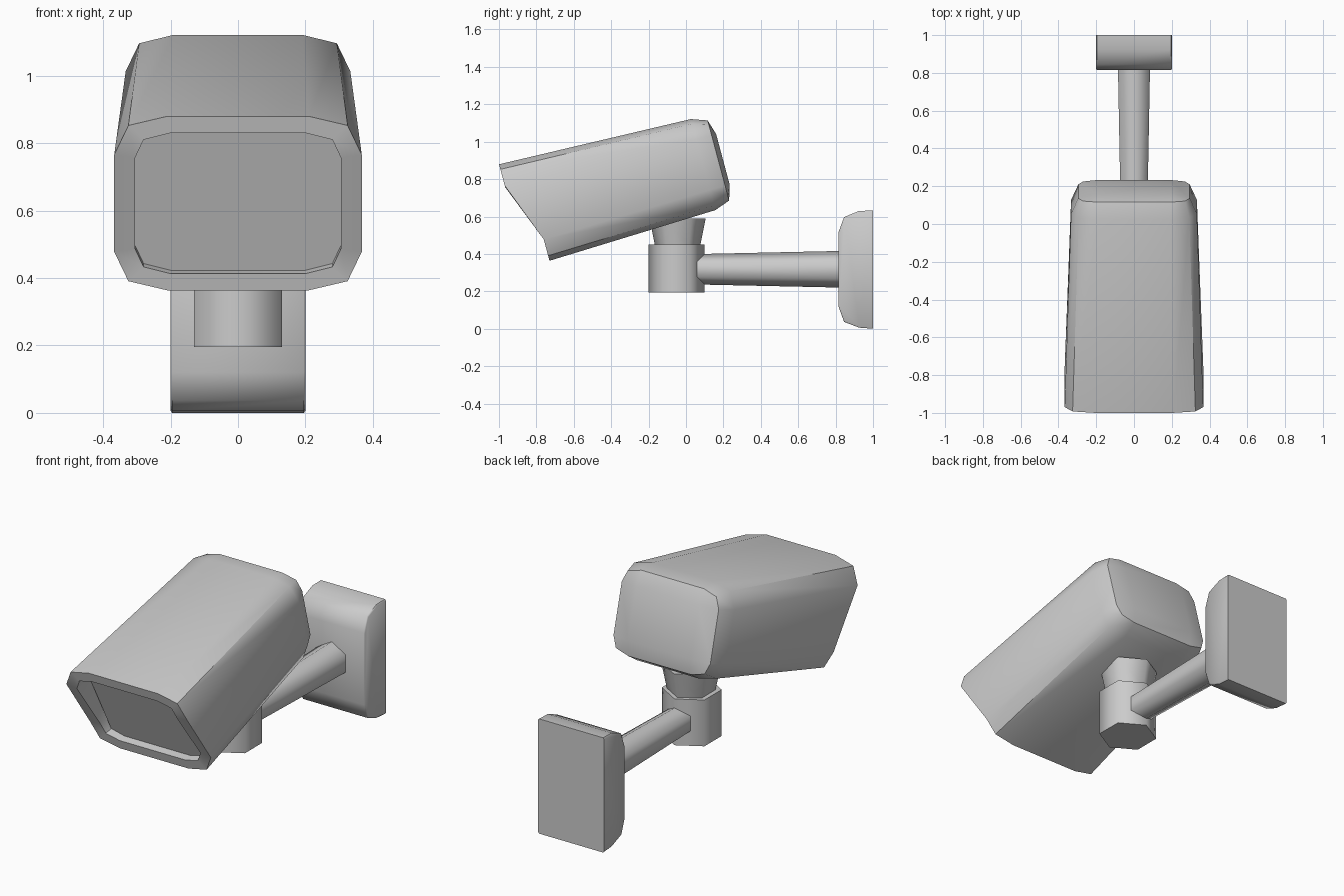
import bpy, bmesh, math
from mathutils import Vector

if "Cube" in bpy.data.objects:
    bpy.data.objects.remove(bpy.data.objects["Cube"])

grey = bpy.data.materials.new("light grey")
grey.diffuse_color = (0.6, 0.6, 0.6, 1)
grey.use_nodes = True
grey.node_tree.nodes["Principled BSDF"].inputs["Base Color"].default_value = grey.diffuse_color


def finish(bm, name, angle):
    bmesh.ops.remove_doubles(bm, verts=bm.verts, dist=0.0005)
    bmesh.ops.recalc_face_normals(bm, faces=bm.faces)
    me = bpy.data.meshes.new(name)
    bm.to_mesh(me)
    bm.free()
    me.materials.append(grey)
    ob = bpy.data.objects.new(name, me)
    bpy.context.collection.objects.link(ob)
    bpy.ops.object.select_all(action='DESELECT')
    ob.select_set(True)
    bpy.context.view_layer.objects.active = ob
    bpy.ops.object.shade_smooth_by_angle(angle=math.radians(angle))
    return ob


def loft(name, rings, angle, cap_start=True):
    bm = bmesh.new()
    loops = [[bm.verts.new(p) for p in r] for r in rings]
    n = len(loops[0])
    for a, b in zip(loops, loops[1:]):
        for i in range(n):
            j = (i + 1) % n
            bm.faces.new((a[i], a[j], b[j], b[i]))
    if cap_start:
        bm.faces.new(loops[0])
    bm.faces.new(loops[-1])
    return finish(bm, name, angle)


def hexagon(center, r, axis):
    # corners point along y for upright rings, along z for rings on the y axis
    pts = []
    for k in range(6):
        s, c = r * math.sin(k * math.pi / 3), r * math.cos(k * math.pi / 3)
        off = (s, c, 0) if axis == 'z' else (s, 0, c)
        pts.append(Vector(center) + Vector(off))
    return pts


# Housing: rounded rectangle rings along an axis tilted 15 degrees
TILT, MID = math.radians(15), 0.824


def ring(corner, u_top, u_bottom):
    right = corner + [(x, -v) for x, v in reversed(corner)]
    outline = right + [(-x, v) for x, v in reversed(right)]
    pts = []
    for x, v in outline:
        u = u_top if v > 0 else u_bottom
        w = MID + v
        pts.append(Vector((x, u * math.cos(TILT) - w * math.sin(TILT),
                           u * math.sin(TILT) + w * math.cos(TILT))))
    return pts


rim = ring([(.20, .233), (.28, .212), (.305, .157)], -.738, -.611)
# Recessed window, deeper at the top under the hood
pane = [p + Vector((0, .04 + .09 * (p.z - .41) / .42, .01)) for p in rim]
housing = [
    pane,
    rim,
    ring([(.21, .284), (.325, .256), (.367, .166)], -.738, -.611),
    ring([(.19, .252), (.293, .226), (.333, .140)], .315, .315),
    ring([(.19, .222), (.270, .200), (.295, .140)], .400, .400),
    ring([(.19, .140), (.190, .140), (.190, .140)], .425, .425),
]
# Back cap is a plain rectangle once its repeated corner points are merged
bm = bmesh.new()
loops = [[bm.verts.new(p) for p in r] for r in housing]
for a, b in zip(loops, loops[1:]):
    for i in range(12):
        j = (i + 1) % 12
        bm.faces.new((a[i], a[j], b[j], b[i]))
bm.faces.new(loops[0])
bm.faces.new([loops[-1][i] for i in (0, 3, 6, 9)])
bmesh.ops.remove_doubles(bm, verts=bm.verts, dist=0.0005)
finish(bm, "housing", 50)

# Swivel joint: hexagonal base and flared neck
loft("swivel_base", [hexagon((0, -.05, .195), .15, 'z'),
                     hexagon((0, -.05, .45), .15, 'z')], 65)
loft("neck", [hexagon((0, -.045, .44), .12, 'z'),
              hexagon((0, -.045, .59), .15, 'z')], 65)

# Arm widening towards the wall
loft("arm", [hexagon((0, 0, .318), .080, 'y'),
             hexagon((0, .83, .318), .098, 'y')], 65)

# Wall mount: rounded profile extruded across x, with softened ends
profile = [(1, 0), (.925, .006), (.845, .037), (.815, .12),
           (.815, .515), (.845, .597), (.925, .63), (1, .632)]


def plate(x, s):
    return [Vector((x, 1 + (y - 1) * s, .316 + (z - .316) * s)) for y, z in profile]


loft("wall_mount", [plate(-.2, .98), plate(-.195, 1),
                    plate(.195, 1), plate(.2, .98)], 50)
